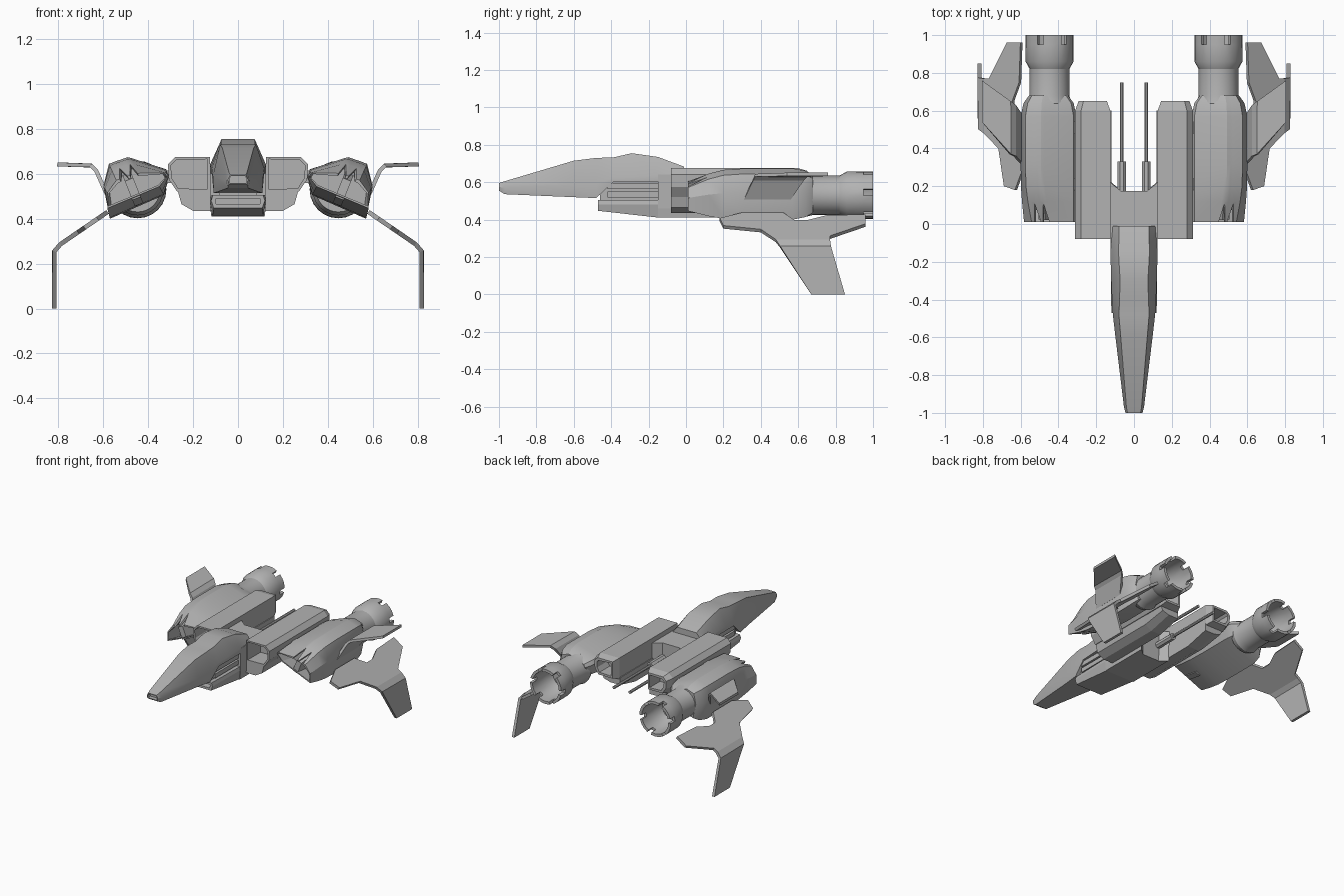
import bpy, bmesh, math
from mathutils import Vector

cube = bpy.data.objects.get("Cube")
if cube:
    bpy.data.objects.remove(cube, do_unlink=True)

hull = bpy.data.materials.new("hull_grey")
hull.use_nodes = True
hull.diffuse_color = (0.45, 0.45, 0.45, 1)
hull.node_tree.nodes["Principled BSDF"].inputs["Base Color"].default_value = (0.45, 0.45, 0.45, 1)


def finish(bm, name, mirror=False, smooth=True):
    bmesh.ops.recalc_face_normals(bm, faces=bm.faces)
    mesh = bpy.data.meshes.new(name)
    bm.to_mesh(mesh)
    bm.free()
    mesh.materials.append(hull)
    ob = bpy.data.objects.new(name, mesh)
    bpy.context.collection.objects.link(ob)
    if smooth:
        bpy.ops.object.select_all(action='DESELECT')
        bpy.context.view_layer.objects.active = ob
        ob.select_set(True)
        bpy.ops.object.shade_smooth_by_angle(angle=math.radians(28))
    if mirror:
        ob.modifiers.new("Mirror", 'MIRROR')
    return ob


def hollow(bm, face, rim, depth):
    """Sink an opening of the given depth along y into an end cap."""
    bmesh.ops.inset_individual(bm, faces=[face], thickness=rim)
    ext = bmesh.ops.extrude_face_region(bm, geom=[face])["geom"]
    bmesh.ops.delete(bm, geom=[face], context='FACES_ONLY')
    for v in ext:
        if isinstance(v, bmesh.types.BMVert):
            v.co.y += depth


def loft(name, rings, front=None, back=None, mirror=False, smooth=True):
    """Skin rings of (x, y, z) points; front and back are (rim, depth) openings."""
    bm = bmesh.new()
    vs = [[bm.verts.new(p) for p in ring] for ring in rings]
    n = len(vs[0])
    for a, b in zip(vs, vs[1:]):
        for i in range(n):
            j = (i + 1) % n
            bm.faces.new((a[i], a[j], b[j], b[i]))
    caps = [bm.faces.new(vs[0]), bm.faces.new(vs[-1])]
    bmesh.ops.recalc_face_normals(bm, faces=bm.faces)
    for cap, hole in zip(caps, (front, back)):
        if hole:
            hollow(bm, cap, *hole)
    return finish(bm, name, mirror, smooth)


def box(name, x, y, z, mirror=False):
    ring = lambda yy: [(x[0], yy, z[0]), (x[1], yy, z[0]), (x[1], yy, z[1]), (x[0], yy, z[1])]
    return loft(name, [ring(y[0]), ring(y[1])], mirror=mirror, smooth=False)


def section(y, zt, wt, zm, wm, zb, wb):
    """Six-sided symmetric section: top, shoulder and bottom half widths."""
    return [(wt, y, zt), (wm, y, zm), (wb, y, zb), (-wb, y, zb), (-wm, y, zm), (-wt, y, zt)]


# Nose and cockpit, raised at the rear over the side recess
loft("nose", [section(*s) for s in (
    (-1.0, .595, .034, .575, .045, .555, .040),
    (-.97, .605, .040, .570, .053, .536, .046),
    (-.60, .715, .070, .585, .098, .520, .090),
    (-.48, .730, .080, .590, .112, .515, .108),
    (-.39, .732, .076, .625, .117, .600, .117),
    (-.29, .755, .074, .630, .121, .602, .121),
    (-.15, .735, .082, .640, .125, .605, .125),
    (-.01, .683, .078, .645, .112, .620, .112))], front=(.006, .03))
box("nose_core", (-.085, .085), (-.46, -.10), (.50, .62))
for z in (.535, .58):
    box("recess_rail", (-.108, .108), (-.42, -.12), (z - .016, z + .016))

# Lower jaw with its intake
loft("lower_jaw", [section(*s) for s in (
    (-.47, .505, .112, .480, .120, .447, .108),
    (-.14, .505, .120, .480, .124, .410, .114))], front=(.02, .09), smooth=False)

# Central body with notched rear
plan = [(-.125, -.15), (.125, -.15), (.125, .22), (.07, .175), (-.07, .175), (-.125, .22)]
loft("central_body", [[(x * k, y, z) for x, y in plan]
                      for k, z in ((.95, .41), (1, .46), (1, .64))], smooth=False)

# Twin rear guns
for name, r, y0, y1 in (("gun_breech", .025, .15, .33), ("gun_barrel", .011, .30, .75)):
    loft(name, [[(.065 + r * math.cos(a * math.pi / 4 + .39), y, .53 + r * math.sin(a * math.pi / 4 + .39))
                 for a in range(8)] for y in (y0, y1)], mirror=True)

# Inner nacelles: upper duct open at both ends, and lower fairing
duct = [(.125, .675), (.28, .675), (.312, .642), (.308, .575), (.272, .522), (.125, .522)]


def duct_ring(y, k):
    return [(.218 + (x - .218) * k, y, .60 + (z - .60) * k) for x, z in duct]


loft("duct", [duct_ring(-.08, 1), duct_ring(.60, 1), duct_ring(.65, .8)],
     front=(.014, .15), back=(.02, -.12), mirror=True, smooth=False)
fairing = [(.12, .53), (.27, .53), (.252, .465), (.20, .435), (.12, .435)]
loft("duct_fairing", [[(x, y, .53 - (.53 - z) * k) for x, z in fairing]
                      for y, k in ((-.08, 1), (.42, 1), (.60, .55))], mirror=True, smooth=False)
for y in (.21, .51):
    box("pod_link", (.28, .36), (y - .03, y + .03), (.56, .615), mirror=True)

# Outer engine pods, rolled so that the outer side hangs lower
roll = math.radians(-22)
U = Vector((math.cos(roll), 0, math.sin(roll)))
V = Vector((-math.sin(roll), 0, math.cos(roll)))
C = Vector((.45, 0, .54))
outline = [(.474, .670), (.493, .674), (.512, .667), (.523, .663), (.542, .657), (.560, .650),
           (.575, .645), (.60, .545), (.57, .40), (.33, .505), (.305, .59), (.32, .62)]
SLOTS = (1, 4)


def pod_ring(y, su, sv, slot_sv=None):
    """One pod section; slot_sv lifts and pushes back the two slot points of the lip."""
    ring = []
    for i, (x, z) in enumerate(outline):
        p = Vector((x, 0, z)) - C
        slot = slot_sv and i in SLOTS
        h, yy = (slot_sv, .11) if slot else (sv, y)
        ring.append(C + U * p.dot(U) * su + V * p.dot(V) * h + Vector((0, yy, 0)))
    return ring


# Rings run from the intake floor out over the lip and back to the nozzle
loft("engine_pod", [pod_ring(*s) for s in (
    (.13, .86, .60), (.01, .92, .34, .64), (.01, .96, .44, .75), (.12, .985, .78), (.20, 1, .94),
    (.32, 1, 1), (.57, 1, 1), (.64, .90, .90), (.68, .70, .75))], mirror=True)
loft("intake_strut", [[C + U * (.02 + a) + V * b + Vector((0, y, 0))
                       for a, b in ((-.02, -h), (.02, -h), (.02, h), (-.02, h))]
                      for y, h in ((.02, .045), (.14, .075))], mirror=True, smooth=False)

# Exhaust nozzles with a castellated rim
SEG = 24
lathe = [(.60, .10), (.64, .115), (.68, .105), (.82, .105), (.86, .127), (.95, .128),
         (.95, .108), (.85, .10), (.80, .08)]
bm = bmesh.new()
rings = [[bm.verts.new((.447 + r * math.cos(2 * math.pi * k / SEG), y, .53 + r * math.sin(2 * math.pi * k / SEG)))
          for k in range(SEG)] for y, r in lathe]
teeth = []
for i, (a, b) in enumerate(zip(rings, rings[1:])):
    for k in range(SEG):
        f = bm.faces.new((a[k], a[(k + 1) % SEG], b[(k + 1) % SEG], b[k]))
        if i == 5 and k % 4:
            teeth.append(f)
bm.faces.new(rings[0])
bm.faces.new(rings[-1])
ext = bmesh.ops.extrude_face_region(bm, geom=teeth)["geom"]
bmesh.ops.delete(bm, geom=teeth, context='FACES_ONLY')
for v in ext:
    if isinstance(v, bmesh.types.BMVert):
        v.co.y = 1.0
finish(bm, "exhaust_nozzle", mirror=True)


def wing(name, panels, thickness):
    """Bent plate from flat panels that share edges."""
    bm = bmesh.new()
    for panel in panels:
        bm.faces.new([bm.verts.new(p) for p in panel])
    bmesh.ops.remove_doubles(bm, verts=bm.verts, dist=.001)
    ob = finish(bm, name, smooth=False)
    solid = ob.modifiers.new("Solidify", 'SOLIDIFY')
    solid.thickness = thickness
    solid.offset = 0
    ob.modifiers.new("Mirror", 'MIRROR')


# Lower wings: sloping root panel, rounded bend, vertical fin
root = [(.48, .287), (.40, .34), (.20, .36), (.18, .40), (.30, .43), (.52, .43), (.58, .39),
        (.65, .39), (.75, .415), (.96, .42), (.96, .37), (.77, .305), (.77, .287)]
bend = [(.79, .48, .287), (.79, .77, .287), (.818, .775, .255), (.818, .503, .255)]
wing("lower_wing", [
    [(.79 - (z - .287) * 1.46, y, z) for y, z in root],
    bend,
    [bend[3], bend[2], (.818, .85, 0), (.818, .67, 0)]], .02)

# Upper wings: steep root panel, bend, level swept tip
wing("upper_wing", [
    [(.585, .31, .51), (.585, .56, .51), (.632, .63, .615), (.632, .36, .615)],
    [(.632, .36, .615), (.632, .63, .615), (.655, .65, .637), (.655, .37, .637)],
    [(.655, .37, .637), (.655, .65, .637), (.805, .76, .642), (.805, .54, .642)]], .018)
